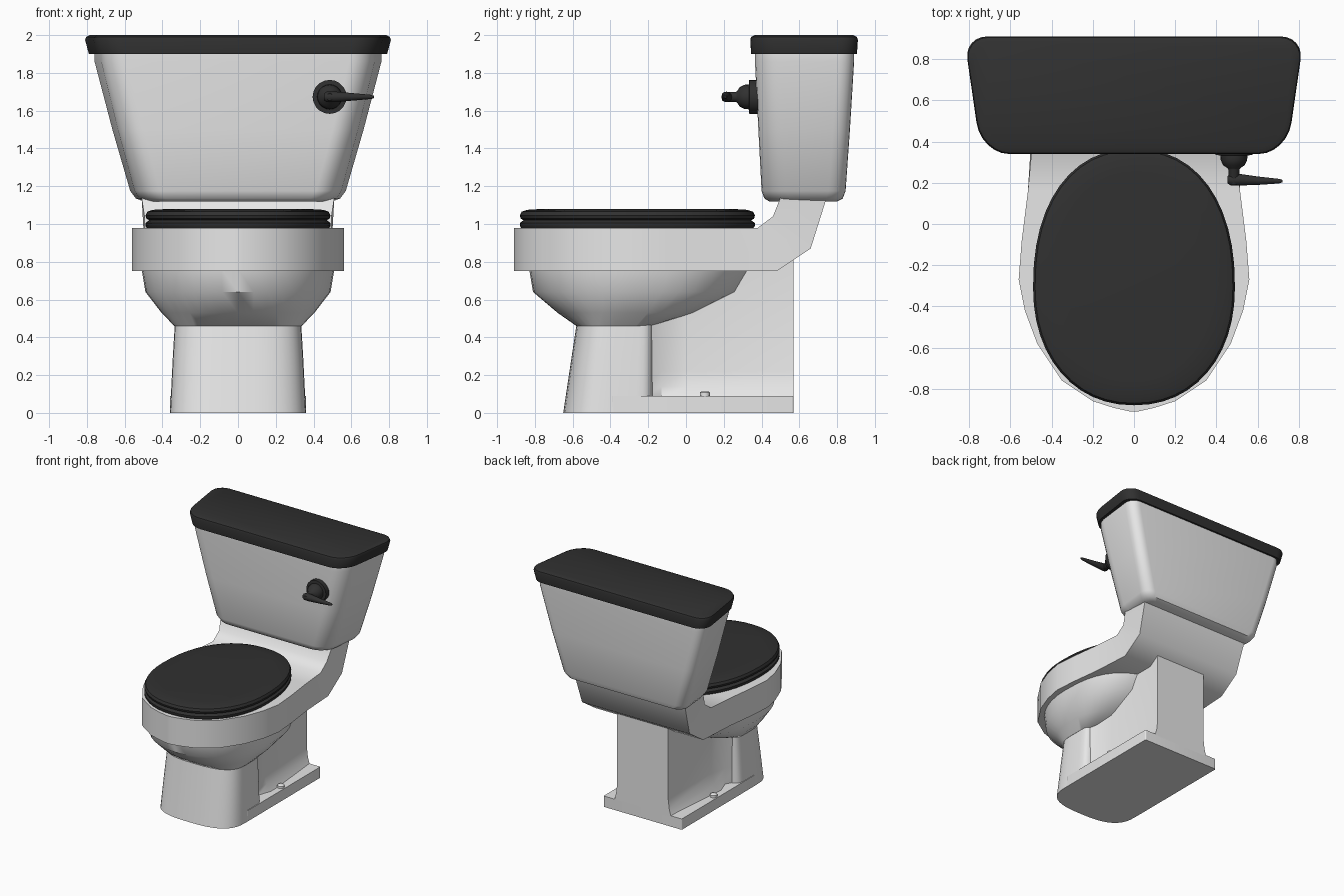
import bpy
import bmesh
import math
from math import cos, sin, pi, copysign

if "Cube" in bpy.data.objects:
    bpy.data.objects.remove(bpy.data.objects["Cube"], do_unlink=True)


def material(name, rgb):
    m = bpy.data.materials.new(name)
    m.use_nodes = True
    m.diffuse_color = (*rgb, 1)
    bsdf = m.node_tree.nodes["Principled BSDF"]
    bsdf.inputs["Base Color"].default_value = (*rgb, 1)
    bsdf.inputs["Roughness"].default_value = 0.5
    return m


WHITE = material("white_ceramic", (0.8, 0.8, 0.8))
BLACK = material("black_plastic", (0.03, 0.03, 0.03))


def loft(name, rings, mat, angle=40):
    """Skin a list of equal-length point rings and cap both ends."""
    bm = bmesh.new()
    rows = [[bm.verts.new(p) for p in ring] for ring in rings]
    n = len(rows[0])
    for a, b in zip(rows, rows[1:]):
        for i in range(n):
            j = (i + 1) % n
            bm.faces.new((a[i], a[j], b[j], b[i]))
    bm.faces.new(rows[0])
    bm.faces.new(rows[-1])
    bmesh.ops.recalc_face_normals(bm, faces=bm.faces)
    mesh = bpy.data.meshes.new(name)
    bm.to_mesh(mesh)
    bm.free()
    mesh.materials.append(mat)
    ob = bpy.data.objects.new(name, mesh)
    bpy.context.collection.objects.link(ob)
    bpy.ops.object.select_all(action="DESELECT")
    ob.select_set(True)
    bpy.context.view_layer.objects.active = ob
    bpy.ops.object.shade_smooth_by_angle(angle=math.radians(angle))
    return ob


def box_ring(hx, y0, y1, z, r_front, r_back, taper):
    """Rounded rectangle that is narrower at the front."""
    pts = []
    corners = ((1, 1, r_back, 0), (-1, 1, r_back, 1), (-1, -1, r_front, 2), (1, -1, r_front, 3))
    for sx, sy, r, q in corners:
        cy = y1 - r if sy > 0 else y0 + r
        for k in range(7):
            a = (q + k / 6) * pi / 2
            y = cy + r * sin(a)
            w = 1 - taper * (y1 - y) / (y1 - y0)
            pts.append(((sx * (hx - r) + r * cos(a)) * w, y, z))
    return pts


def egg_ring(hx, y0, y1, z, p_front, p_back, mid=0.5, n=40):
    """Superellipse with separate front and back squareness."""
    cy = y0 + (y1 - y0) * mid
    pts = []
    for i in range(n):
        a = 2 * pi * i / n
        c, s = cos(a), sin(a)
        e = 2 / (p_back if s > 0 else p_front)
        x = copysign(abs(c) ** e, c) * hx
        y = copysign(abs(s) ** e, s) * (y1 - cy if s > 0 else cy - y0)
        pts.append((x, cy + y, z))
    return pts


def circle(center, r, axis, n=20):
    x, y, z = center
    ring = []
    for i in range(n):
        c, s = r * cos(2 * pi * i / n), r * sin(2 * pi * i / n)
        ring.append({"x": (x, y + c, z + s), "y": (x + c, y, z + s), "z": (x + c, y + s, z)}[axis])
    return ring


# Tank, tapering downwards, and its overhanging lid
tank = [(0.51, 0.44, 0.80, 1.12), (0.55, 0.415, 0.83, 1.135), (0.58, 0.40, 0.845, 1.175),
        (0.675, 0.383, 0.868, 1.5), (0.77, 0.365, 0.89, 1.86), (0.77, 0.365, 0.89, 1.91)]
loft("tank", [box_ring(*t, 0.13, 0.09, 0.08) for t in tank], WHITE)
lid = [(0.805, 0.345, 0.905, 1.9), (0.825, 0.34, 0.91, 1.975),
       (0.82, 0.345, 0.905, 1.99), (0.80, 0.365, 0.885, 2.0)]
loft("tank_lid", [box_ring(*t, 0.15, 0.11, 0.1) for t in lid], BLACK)

# Rim that sweeps back and up into the neck below the tank
outline = [(0.02, -0.91), (0.1, -0.892), (0.2, -0.86), (0.35, -0.76), (0.47, -0.58),
           (0.53, -0.42), (0.56, -0.27), (0.545, -0.08), (0.515, 0.16)]
stations = [(w, y, 0.98, y, 0.75) for w, y in outline]
stations += [(0.495, 0.38, 0.98, 0.48, 0.75), (0.495, 0.46, 1.04, 0.66, 0.87),
             (0.51, 0.50, 1.14, 0.745, 1.14)]
loft("rim_and_neck", [[(-w, yt, zt), (w, yt, zt), (w, yb, zb), (-w, yb, zb)]
                      for w, yt, zt, yb, zb in stations], WHITE)

# Bowl underside narrowing into the front pedestal
bowl = [(0.51, -0.83, 0.36, 0.76, 2.1, 2.6), (0.49, -0.81, 0.29, 0.64, 2.1, 2.6),
        (0.405, -0.68, 0.06, 0.53, 2.3, 3), (0.337, -0.58, -0.17, 0.46, 2.8, 6)]
loft("bowl", [egg_ring(*b) for b in bowl], WHITE)
foot = [(0.335, -0.58, -0.17, 0.465, 2.8, 8), (0.345, -0.605, -0.17, 0.3, 2.8, 8),
        (0.36, -0.65, -0.17, 0.0, 2.8, 8)]
loft("pedestal", [egg_ring(*f) for f in foot], WHITE)

# Rear column, flared at its foot, standing on the base plate
def column_ring(flare, z):
    half = [(0.32, -0.22), (0.27, -0.13), (0.235 + flare, 0.0), (0.235 + flare / 3, 0.57)]
    return [(x, y, z) for x, y in half] + [(-x, y, z) for x, y in reversed(half)]


loft("rear_column", [column_ring(f, z) for f, z in
                     ((0.08, 0.08), (0.03, 0.14), (0, 0.22), (0, 0.86))], WHITE)
loft("base_plate", [box_ring(0.36, -0.4, 0.57, z, 0.02, 0.01, 0) for z in (0, 0.09)], WHITE)

# Floor bolt caps
for side, sx in (("left", 1), ("right", -1)):
    loft(side + "_bolt_cap", [circle((sx * 0.325, 0.1, z), r, "z", 10)
                              for r, z in ((0.028, 0.08), (0.028, 0.108), (0.02, 0.114))], WHITE)

# Seat and seat cover
def seat_ring(inset, z):
    return egg_ring(0.49 - inset, -0.88 + inset, 0.365 - inset, z, 2.15, 2.25, 0.46, 48)


loft("seat", [seat_ring(i, z) for i, z in
              ((0.01, 0.975), (0, 0.99), (0, 1.005), (0.02, 1.02))], BLACK)
loft("seat_cover", [seat_ring(i, z) for i, z in
                    ((0.03, 1.015), (0.005, 1.028), (0, 1.045), (0.01, 1.065), (0.04, 1.075), (0.12, 1.08))],
     BLACK)

# Flush handle: wall disc, domed hub, stub and tapered lever
hx, hz = 0.485, 1.673
hub = [(0.09, 0.385), (0.09, 0.335), (0.066, 0.333), (0.064, 0.31), (0.052, 0.285),
       (0.03, 0.27), (0.027, 0.265), (0.027, 0.205), (0.018, 0.19)]
loft("handle_hub", [circle((hx, y, hz), r, "y") for r, y in hub], BLACK)
lever = [(0.018, -0.03, 0.215), (0.028, -0.015, 0.215), (0.028, 0.03, 0.215),
         (0.02, 0.12, 0.21), (0.011, 0.22, 0.208), (0.006, 0.235, 0.208)]
loft("handle_lever", [circle((hx + dx, y, hz), r, "x", 12) for r, dx, y in lever], BLACK)
